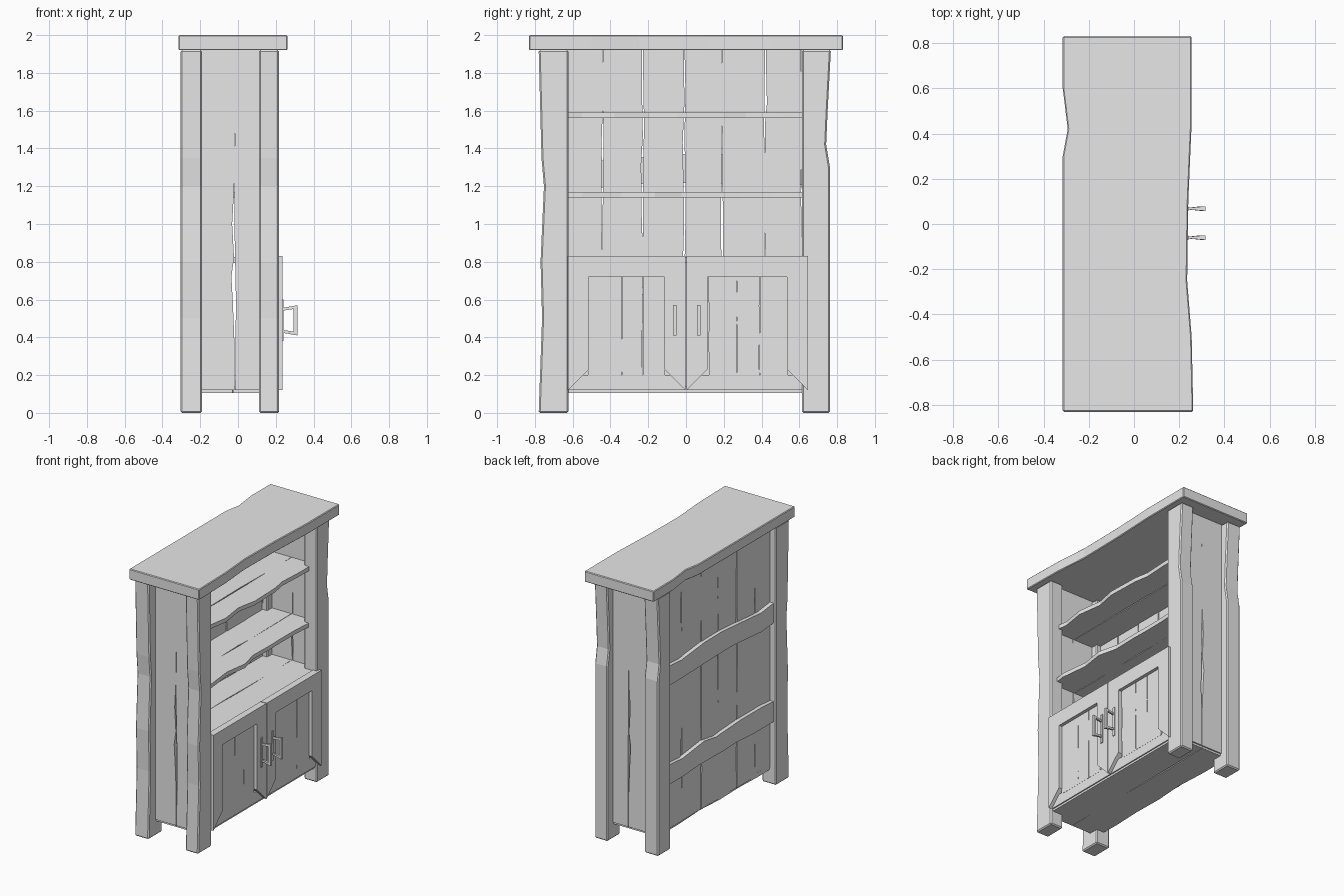
import bpy, bmesh, random
from mathutils import Vector

random.seed(7)
cube = bpy.data.objects.get("Cube")
if cube:
    bpy.data.objects.remove(cube, do_unlink=True)

wood = bpy.data.materials.new("plain_grey")
wood.use_nodes = True
GREY = (0.8, 0.8, 0.8, 1)
wood.diffuse_color = GREY
wood.node_tree.nodes["Principled BSDF"].inputs["Base Color"].default_value = GREY


def skin(name, rings, bevel=0):
    """Solid through a row of four-point rings, capped at both ends."""
    bm = bmesh.new()
    rows = [[bm.verts.new(p) for p in ring] for ring in rings]
    for a, b in zip(rows, rows[1:]):
        for i in range(4):
            j = (i + 1) % 4
            bm.faces.new((a[i], a[j], b[j], b[i]))
    bm.faces.new(rows[0][::-1])
    bm.faces.new(rows[-1])
    bmesh.ops.recalc_face_normals(bm, faces=bm.faces)
    mesh = bpy.data.meshes.new(name)
    bm.to_mesh(mesh)
    bm.free()
    mesh.materials.append(wood)
    obj = bpy.data.objects.new(name, mesh)
    bpy.context.collection.objects.link(obj)
    if bevel:
        mod = obj.modifiers.new("worn_edges", "BEVEL")
        mod.width = bevel
        mod.limit_method = "ANGLE"
        mod.angle_limit = 0.9
    return obj


def plank(name, axes, length, width, thick, low=None, high=None, bevel=0):
    """Board along axes[0]; low and high list (station, offset) for its width edges."""
    low = low or [(length[0], 0), (length[1], 0)]
    high = high or [(length[0], 0), (length[1], 0)]

    def at(profile, s):
        for (a, u), (b, v) in zip(profile, profile[1:]):
            if s <= b:
                return u + (v - u) * max(0, s - a) / (b - a)
        return profile[-1][1]

    rings = []
    for s in sorted({p[0] for p in low + high} | set(length)):
        lo, hi = width[0] + at(low, s), width[1] + at(high, s)
        ring = []
        for w, t in ((lo, thick[0]), (hi, thick[0]), (hi, thick[1]), (lo, thick[1])):
            p = Vector()
            for axis, value in zip(axes, (s, w, t)):
                p["xyz".index(axis)] = value
            ring.append(p)
        rings.append(ring)
    return skin(name, rings, bevel)


def worn(length, amount, count=6):
    """Irregular hewn edge profile, straight at the ends."""
    a, b = length
    pts = [(a, 0)]
    for i in range(1, count):
        s = a + (b - a) * (i + random.uniform(-0.3, 0.3)) / count
        pts.append((s, random.uniform(-amount, amount)))
    return pts + [(b, 0)]


# Top slab
plank("top_slab", "yxz", (-0.83, 0.83), (-0.315, 0.255), (1.92, 2.0),
      [(-0.83, 0), (0.3, 0), (0.42, 0.022), (0.6, 0), (0.83, 0)],
      [(-0.83, 0.007), (-0.5, 0), (-0.25, -0.02), (0.1, -0.015), (0.45, 0), (0.83, 0)], 0.005)

# Corner posts with hewn outer edges
right_edge = [(0, 0), (0.5, 0.018), (0.8, 0.01), (1.2, 0.028), (1.35, 0.015), (1.92, 0)]
left_edge = [(0, 0), (1.3, 0), (1.42, -0.02), (1.6, -0.012), (1.92, 0.005)]
back_edge = [(0, 0), (0.65, 0.012), (0.9, 0.003), (1.3, 0.014), (1.92, -0.005)]
for side, xs in (("front", (0.112, 0.218)), ("back", (-0.305, -0.19))):
    plank(side + "_right_post", "zyx", (0, 1.92), (-0.78, -0.622), xs, low=right_edge, bevel=0.008)
    plank(side + "_left_post", "zyx", (0, 1.92), (0.615, 0.762), xs, high=left_edge, bevel=0.008)

# Side walls of two boards each, with a ragged split between them
for side, ys in (("right", (-0.70, -0.67)), ("left", (0.67, 0.70))):
    split = [(0.12, -0.003), (0.35, -0.003), (0.58, -0.012), (0.72, -0.02), (0.82, -0.006),
             (1.0, -0.016), (1.2, -0.005), (1.5, -0.002), (1.92, 0)]
    plank(side + "_wall_back_board", "zxy", (0.12, 1.93), (-0.25, -0.015), ys, high=split)
    plank(side + "_wall_front_board", "zxy", (0.125, 1.93), (-0.015, 0.15), ys,
          low=[(0.12, 0), (0.6, 0.004), (1.0, -0.004), (1.92, 0)])

# Back boards
cuts = (-0.68, -0.44, -0.23, -0.01, 0.19, 0.42, 0.61, 0.68)
for i, (a, b) in enumerate(zip(cuts, cuts[1:])):
    span = (0.12, 1.93)
    t = 0.003 * (i % 2)
    plank(f"back_board_{i + 1}", "zyx", span, (a + 0.002, b - 0.002), (-0.255 - t, -0.225 - t),
          worn(span, 0.007, 8), worn(span, 0.007, 8))

# Back battens
for name, z in (("lower", 0.47), ("upper", 1.205)):
    span = (-0.64, 0.63)
    plank(name + "_back_batten", "yzx", span, (z, z + 0.148), (-0.285, -0.255),
          worn(span, 0.02), worn(span, 0.02))

# Shelves, counter and floor, each of two long boards
for name, z, front, thick in (("floor", 0.105, 0.2, 0.035), ("counter", 0.795, 0.2, 0.03),
                              ("lower_shelf", 1.14, 0.155, 0.03), ("upper_shelf", 1.56, 0.155, 0.03)):
    span = (-0.69, 0.69) if name == "floor" else (-0.675, 0.675)
    wave = 0.022 if "shelf" in name else 0.0
    back = -0.25 if name == "floor" else -0.23
    plank(name + "_back_board", "yxz", span, (back, -0.03), (z, z + thick),
          low=worn(span, 0.015 if name == "floor" else 0), high=worn(span, 0.006))
    plank(name + "_front_board", "yxz", span, (-0.027, front), (z, z + thick),
          low=worn(span, 0.003), high=worn(span, wave, 8))

# Doors: mitred frames around three boards
OUT, IN = 0.235, 0.185
BOTTOM, TOP, RAIL = 0.12, 0.83, 0.11


def frame_piece(name, quad, front=OUT):
    skin(name, [[(x, y, z) for y, z in quad] for x in (IN, front)])


doors = (("right", -0.625, -0.003, (-0.52, -0.34, -0.23, -0.11), -0.06),
         ("left", 0.003, 0.645, (0.12, 0.27, 0.39, 0.54), 0.068))
for side, a, b, seams, grip_y in doors:
    lo, hi = BOTTOM + RAIL, TOP - RAIL
    name = side + "_door_"
    frame_piece(name + "top_rail", [(a, TOP), (b, TOP), (b - RAIL, hi), (a + RAIL, hi)])
    frame_piece(name + "right_stile", [(a, BOTTOM), (a, TOP), (a + RAIL, hi), (a + RAIL, lo)])
    frame_piece(name + "left_stile", [(b, BOTTOM), (b, TOP), (b - RAIL, hi), (b - RAIL, lo)])
    frame_piece(name + "bottom_rail", [(a, BOTTOM), (b, BOTTOM), (b, 0.2), (a, 0.2)], 0.209)
    for i, (p, q) in enumerate(zip(seams, seams[1:])):
        span = (0.19, 0.74)
        plank(f"{name}board_{i + 1}", "zyx", span, (p + 0.001, q - 0.001), (0.185, 0.21),
              worn(span, 0.003), worn(span, 0.003))

    # Bent handle, thin at the door and thick at the grip
    def section(x0, z0, x1, z1, half):
        return [(x0, grip_y - half, z0), (x0, grip_y + half, z0),
                (x1, grip_y + half, z1), (x1, grip_y - half, z1)]
    skin(name + "handle", [
        section(0.23, 0.425, 0.23, 0.44, 0.003), section(0.315, 0.41, 0.295, 0.43, 0.01),
        section(0.315, 0.57, 0.295, 0.55, 0.01), section(0.23, 0.555, 0.23, 0.54, 0.003)])
    plank(name + "handle_plate", "zyx", (0.38, 0.6), (grip_y - 0.01, grip_y + 0.01), (0.23, 0.241))
